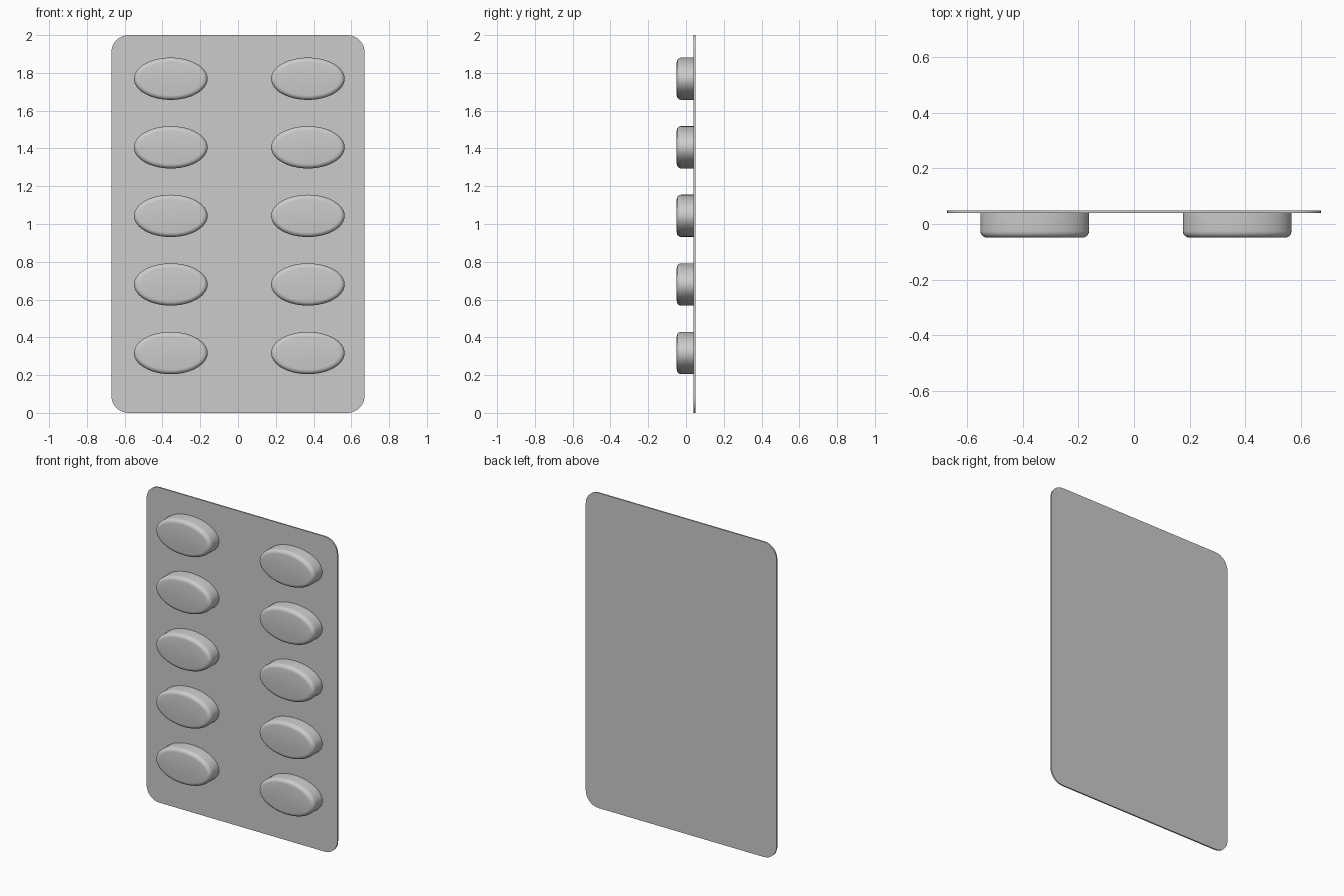
import bpy
import bmesh
from math import radians
from mathutils import Matrix

cube = bpy.data.objects.get("Cube")
if cube:
    bpy.data.objects.remove(cube, do_unlink=True)

WIDTH, HEIGHT = 1.34, 2.0
FRONT, CARD_FRONT, BACK = -0.049, 0.04, 0.049
CORNER = 0.09

grey = bpy.data.materials.new("light_grey")
grey.use_nodes = True
colour = (0.6, 0.6, 0.6, 1)
grey.diffuse_color = colour
grey.node_tree.nodes["Principled BSDF"].inputs["Base Color"].default_value = colour


def finish(name, bm):
    mesh = bpy.data.meshes.new(name)
    bm.normal_update()
    bm.to_mesh(mesh)
    bm.free()
    mesh.materials.append(grey)
    obj = bpy.data.objects.new(name, mesh)
    bpy.context.collection.objects.link(obj)
    bpy.ops.object.select_all(action="DESELECT")
    obj.select_set(True)
    bpy.context.view_layer.objects.active = obj
    bpy.ops.object.shade_smooth_by_angle(angle=radians(35))
    return obj


# Thin backing card with rounded corners
bm = bmesh.new()
bmesh.ops.create_cube(bm, size=1)
bmesh.ops.scale(bm, vec=(WIDTH, BACK - CARD_FRONT, HEIGHT), verts=bm.verts)
bmesh.ops.translate(bm, vec=(0, (BACK + CARD_FRONT) / 2, HEIGHT / 2), verts=bm.verts)
corners = [e for e in bm.edges if abs(e.verts[0].co.y - e.verts[1].co.y) > 0.001]
bmesh.ops.bevel(bm, geom=corners, offset=CORNER, segments=8, profile=0.5, affect="EDGES")
finish("backing_card", bm)


# Oval blister with a flat front and a rounded rim
def blister(name, x, z):
    bm = bmesh.new()
    depth = CARD_FRONT - FRONT
    bmesh.ops.create_cone(bm, cap_ends=True, segments=48, radius1=1, radius2=1,
                          depth=depth, matrix=Matrix.Rotation(radians(90), 4, "X"))
    bmesh.ops.scale(bm, vec=(0.195, 1, 0.112), verts=bm.verts)
    bmesh.ops.translate(bm, vec=(x, (FRONT + CARD_FRONT) / 2, z), verts=bm.verts)
    rim = [e for e in bm.edges if all(v.co.y < FRONT + 0.001 for v in e.verts)]
    bmesh.ops.bevel(bm, geom=rim, offset=0.024, segments=5, profile=0.5, affect="EDGES")
    finish(name, bm)


for row in range(5):
    z = 0.317 + row * 0.363
    for side, x in (("right", -0.356), ("left", 0.37)):
        blister(f"blister_{side}_{row + 1}", x, z)
